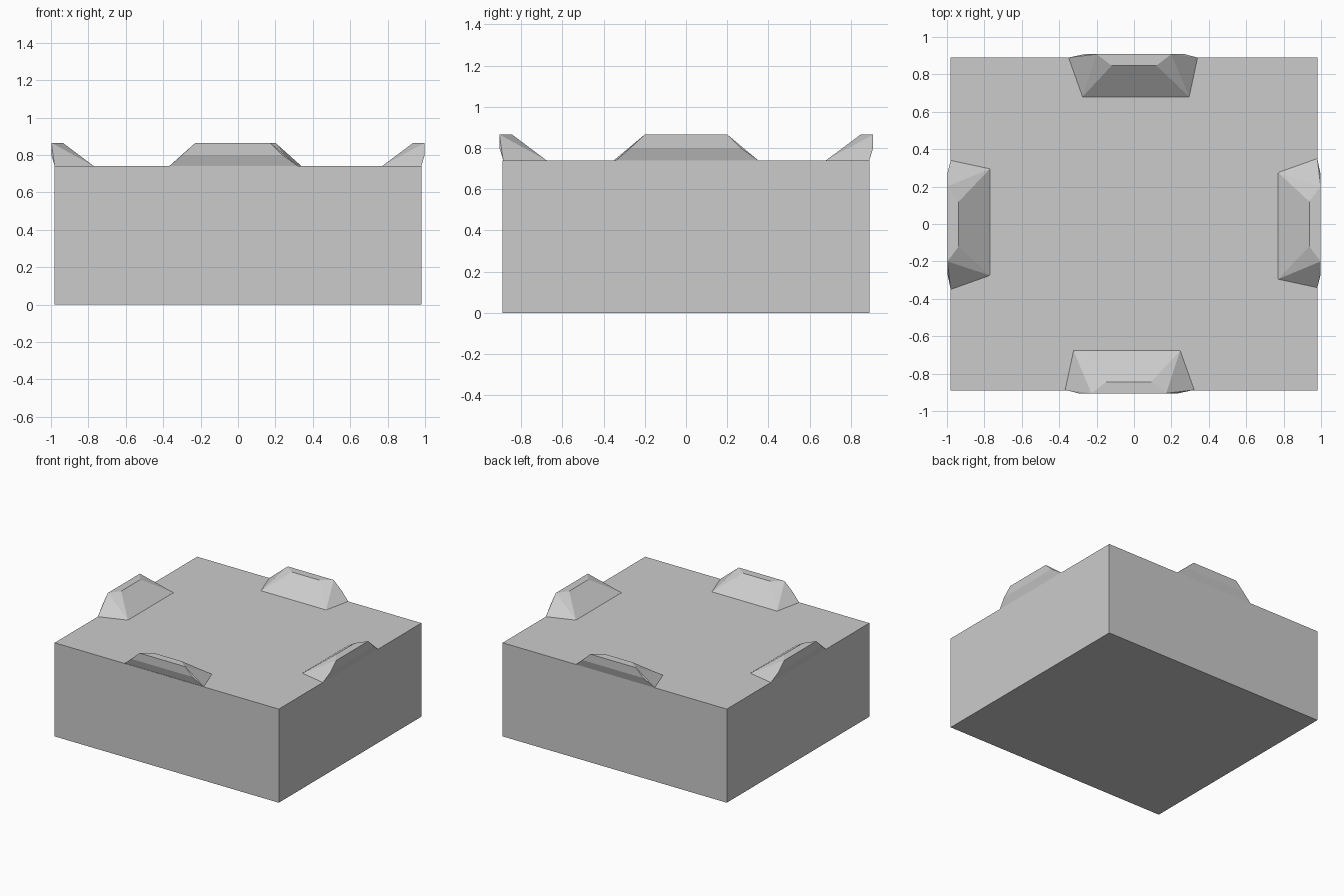
import bpy, bmesh
from math import pi
from mathutils import Matrix, Vector

if "Cube" in bpy.data.objects:
    bpy.data.objects.remove(bpy.data.objects["Cube"])

HX, HY, TOP = 0.98, 0.89, 0.74


def finish(bm, name):
    bmesh.ops.recalc_face_normals(bm, faces=bm.faces)
    mesh = bpy.data.meshes.new(name)
    bm.to_mesh(mesh)
    bm.free()
    obj = bpy.data.objects.new(name, mesh)
    bpy.context.collection.objects.link(obj)
    return obj


# Main block
bm = bmesh.new()
bmesh.ops.create_cube(bm, size=1)
bmesh.ops.scale(bm, vec=(2 * HX, 2 * HY, TOP), verts=bm.verts)
bmesh.ops.translate(bm, vec=(0, 0, TOP / 2), verts=bm.verts)
finish(bm, "block")

# Rim bump rows: outward offset from block edge, left end, right end, height
ROWS = [
    (-0.21, -0.295, 0.275, TOP),    # inner foot
    (-0.043, -0.12, 0.12, 0.865),   # inner top edge
    (0.018, -0.20, 0.20, 0.865),    # outer top edge
    (0.018, -0.27, 0.265, 0.80),    # overhang
    (0.0, -0.34, 0.35, TOP),        # outer foot
]


def rim_bump(name, edge, angle, shift=(0, 0, 0)):
    bm = bmesh.new()
    for out, a, b, z in ROWS:
        for t in (a, b):
            bm.verts.new((edge + out, t, z))
    bmesh.ops.convex_hull(bm, input=bm.verts)
    bmesh.ops.dissolve_limit(bm, angle_limit=0.01, verts=bm.verts, edges=bm.edges)
    bmesh.ops.recalc_face_normals(bm, faces=bm.faces)
    # The underside sits on the block, so leave it open
    under = [f for f in bm.faces if all(abs(v.co.z - TOP) < 1e-5 for v in f.verts)]
    bmesh.ops.delete(bm, geom=under, context='FACES')
    m = Matrix.Translation(Vector(shift)) @ Matrix.Rotation(angle, 4, 'Z')
    bmesh.ops.transform(bm, matrix=m, verts=bm.verts)
    return finish(bm, name)


rim_bump("right_bump", HX, 0)
rim_bump("back_bump", HY, pi / 2)
rim_bump("left_bump", HX, pi)
rim_bump("front_bump", HY, -pi / 2, (-0.028, 0.003, 0))
